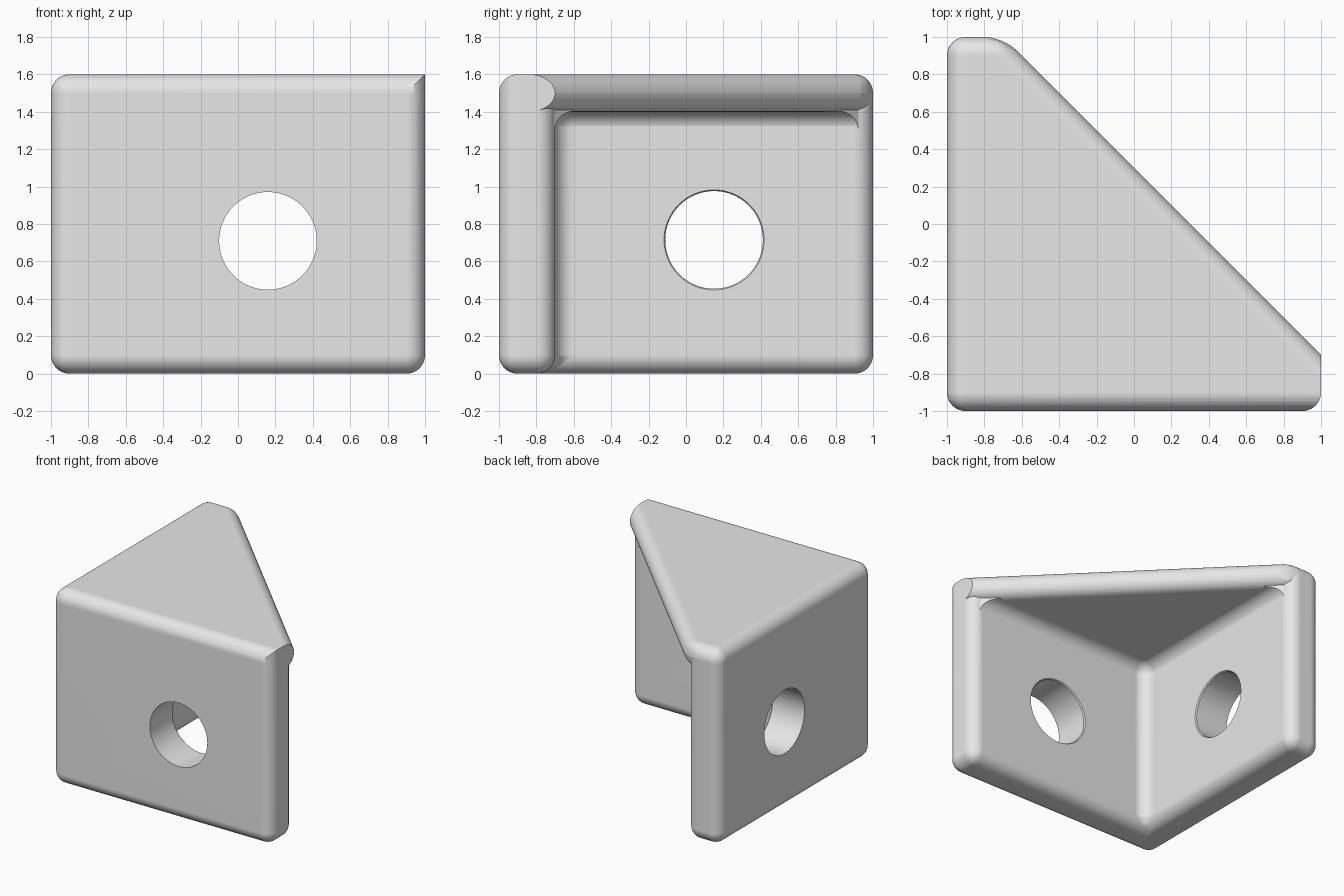
import bpy, bmesh, math
from mathutils import Matrix

if "Cube" in bpy.data.objects:
    bpy.data.objects.remove(bpy.data.objects["Cube"])

R = 0.0995     # edge rounding
WALL = -0.7    # inner face of both walls

grey = bpy.data.materials.new("plain grey")
grey.use_nodes = True
grey.diffuse_color = (0.8, 0.8, 0.8, 1)
grey.node_tree.nodes["Principled BSDF"].inputs["Base Color"].default_value = (0.8, 0.8, 0.8, 1)


def finish(name, bm):
    bmesh.ops.recalc_face_normals(bm, faces=bm.faces)
    mesh = bpy.data.meshes.new(name)
    bm.to_mesh(mesh)
    bm.free()
    mesh.materials.append(grey)
    obj = bpy.data.objects.new(name, mesh)
    bpy.context.collection.objects.link(obj)
    return obj


def prism(name, outline, low, high, rounded=None, radius=R):
    """Extrude a plan outline and round the edges chosen by rounded(a, b)."""
    bm = bmesh.new()
    base = bm.faces.new([bm.verts.new((x, y, low)) for x, y in outline])
    new = bmesh.ops.extrude_face_region(bm, geom=[base])["geom"]
    for v in new:
        if isinstance(v, bmesh.types.BMVert):
            v.co.z = high
    bmesh.ops.recalc_face_normals(bm, faces=bm.faces)
    if rounded:
        edges = [e for e in bm.edges if rounded(e.verts[0].co, e.verts[1].co)]
        bmesh.ops.bevel(bm, geom=edges, offset=radius, segments=10, profile=0.5,
                        affect='EDGES', clamp_overlap=False)
    return finish(name, bm)


def combine(target, other, operation):
    mod = target.modifiers.new(operation, 'BOOLEAN')
    mod.operation = operation
    mod.solver = 'EXACT'
    mod.object = other
    bpy.context.view_layer.objects.active = target
    bpy.ops.object.modifier_apply(modifier=mod.name)
    bpy.data.objects.remove(other)


def cone(name, r1, r2, depth, matrix):
    bm = bmesh.new()
    bmesh.ops.create_cone(bm, cap_ends=True, segments=64, radius1=r1, radius2=r2,
                          depth=depth, matrix=matrix)
    return finish(name, bm)


def square(low, high):
    return [(low, low), (high, low), (high, high), (low, high)]


# Two upright walls as one L, rounded everywhere but the top
walls = prism("corner_bracket",
              [(-1, -1), (1, -1), (1, WALL), (WALL, WALL), (WALL, 1), (-1, 1)],
              0, 1.5, lambda a, b: min(a.z, b.z) < 0.01)

# Triangular top plate with half-round rims, its long tip trimmed at the wall end
plate = prism("top_plate", [(-1, -1), (1.3, -1), (WALL, 1), (-1, 1)], 1.4, 1.6,
              lambda a, b: not (a.x > 1.2 and b.x > 1.2))
trim = prism("plate_trim", [(-3, -1), (1, -1), (1, 3), (-3, 3)], 1, 2,
             lambda a, b: abs(a.z - b.z) > 0.5)
combine(plate, trim, 'INTERSECT')

# Concave fillet where the plate meets the walls
fillet = prism("inner_fillet",
               [(-0.75, -0.75), (0.97, -0.75), (0.82, -0.6), (-0.6, -0.6),
                (-0.6, 0.82), (-0.75, 0.97)], 1.3, 1.45)
cavity = prism("cavity", square(WALL - 0.002, 3), -1, 1.402, lambda a, b: True, 0.102)
combine(fillet, cavity, 'DIFFERENCE')

combine(walls, plate, 'UNION')
combine(walls, fillet, 'UNION')

# Round hole through each wall, with a slightly eased inner rim
front = Matrix.Translation((0.16, WALL, 0.71)) @ Matrix.Rotation(-math.pi / 2, 4, 'X')
side = Matrix.Translation((WALL, 0.15, 0.715)) @ Matrix.Rotation(math.pi / 2, 4, 'Y')
for place in (front, side):
    combine(walls, cone("hole", 0.261, 0.261, 1, place), 'DIFFERENCE')
    combine(walls, cone("rim", 0.25, 0.285, 0.05, place), 'DIFFERENCE')

# Smooth rounded edges with flat faces kept flat
bpy.ops.object.select_all(action='DESELECT')
walls.select_set(True)
bpy.context.view_layer.objects.active = walls
bpy.ops.object.shade_smooth_by_angle(angle=math.radians(30))
weighted = walls.modifiers.new("flat faces", 'WEIGHTED_NORMAL')
weighted.keep_sharp = True
